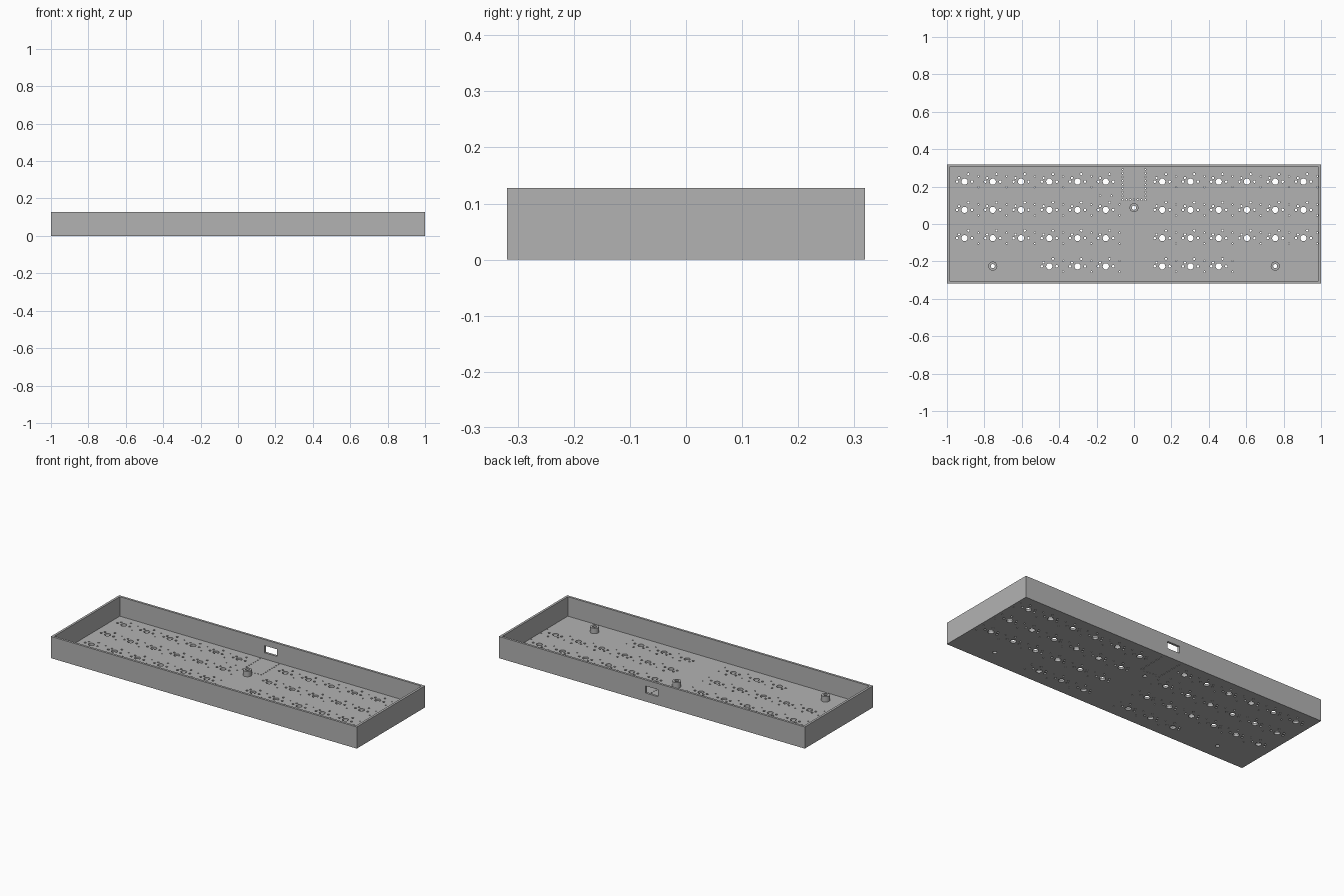
import bpy, bmesh, math
from mathutils import Matrix

if "Cube" in bpy.data.objects:
    bpy.data.objects.remove(bpy.data.objects["Cube"], do_unlink=True)

grey = bpy.data.materials.new("plain grey")
grey.use_nodes = True
GREY = (0.45, 0.45, 0.45, 1)
grey.diffuse_color = GREY
grey.node_tree.nodes["Principled BSDF"].inputs["Base Color"].default_value = GREY

HX, HY, HEIGHT = 1.0, 0.319, 0.128   # case half sizes and height
WALL, FLOOR = 0.0135, 0.013
PITCH = 0.151                        # key spacing


def circle(x, y, r, n=12):
    return [(x + r * math.cos(2 * math.pi * i / n),
             y + r * math.sin(2 * math.pi * i / n)) for i in range(n)]


def rect(x, y, hx, hy):
    return [(x - hx, y - hy), (x + hx, y - hy), (x + hx, y + hy), (x - hx, y + hy)]


def plate(name, loops, thickness, location, upright=False):
    """Extrude a flat outline with holes, centred on its location."""
    curve = bpy.data.curves.new(name, 'CURVE')
    curve.dimensions, curve.fill_mode = '2D', 'BOTH'
    curve.extrude = thickness / 2
    for loop in loops:
        spline = curve.splines.new('POLY')
        spline.points.add(len(loop) - 1)
        for point, (x, y) in zip(spline.points, loop):
            point.co = (x, y, 0, 1)
        spline.use_cyclic_u = True
    helper = bpy.data.objects.new(name + " outline", curve)
    bpy.context.collection.objects.link(helper)
    graph = bpy.context.evaluated_depsgraph_get()
    mesh = bpy.data.meshes.new_from_object(helper.evaluated_get(graph))
    bpy.data.objects.remove(helper)
    bpy.data.curves.remove(curve)

    bm = bmesh.new()
    bm.from_mesh(mesh)
    bmesh.ops.remove_doubles(bm, verts=bm.verts, dist=0.00002)
    bmesh.ops.recalc_face_normals(bm, faces=bm.faces)
    if upright:
        bm.transform(Matrix.Rotation(math.pi / 2, 4, 'X'))
    for face in bm.faces:
        face.smooth = False
    bm.to_mesh(mesh)
    bm.free()
    mesh.name = name
    mesh.materials.clear()
    mesh.materials.append(grey)
    obj = bpy.data.objects.new(name, mesh)
    obj.location = location
    bpy.context.collection.objects.link(obj)
    return obj


# Floor board: switch, pin and diode holes for every key
holes = []
for row in range(4):
    for col in range(-6, 7):
        if col == 0 or (row == 3 and abs(col) > 3):
            continue
        x, y = col * PITCH, (1.5 - row) * PITCH
        holes.append(circle(x, y, 0.0165, 24))
        for side in (-1, 1):
            holes.append(circle(x + side * 0.04, y, 0.0067))
            if row == 0 and col == -1:
                holes.append(circle(x + side * 0.03, y - 0.075, 0.004, 8))
            else:
                holes.append(circle(x + 0.074, y + side * 0.029, 0.004, 8))
        holes.append(circle(x - 0.03, y + 0.02, 0.006))
        holes.append(circle(x + 0.02, y + 0.04, 0.006))

# Controller pin holes in a U shape
for i in range(9):
    for side in (-1, 1):
        holes.append(circle(side * 0.061, 0.13 + i * 0.0202, 0.004, 8))
for i in range(-2, 3):
    holes.append(circle(i * 0.0202, 0.13, 0.004, 8))

# Screw posts and their through holes
posts = {"rear_post": (0, 0.087), "front_left_post": (0.755, -0.225),
         "front_right_post": (-0.755, -0.225)}
POST = 0.032
for name, (x, y) in posts.items():
    holes.append(circle(x, y, 0.011, 24))
    plate(name, [circle(0, 0, 0.024, 24), circle(0, 0, 0.011, 24)],
          POST, (x, y, FLOOR + POST / 2))

plate("floor_board", [rect(0, 0, HX - WALL, HY - WALL)] + holes, FLOOR, (0, 0, FLOOR / 2))

# Walls, with a cable slot in the back one
face = rect(0, 0, HX, HEIGHT / 2)
slot = rect(0, 0.007, 0.04, 0.021)
mid_y = HY - WALL / 2
plate("front_wall", [face], WALL, (0, -mid_y, HEIGHT / 2), upright=True)
plate("back_wall", [face, slot], WALL, (0, mid_y, HEIGHT / 2), upright=True)
for name, side in (("left_wall", 1), ("right_wall", -1)):
    plate(name, [rect(0, 0, WALL / 2, HY - WALL)], HEIGHT,
          (side * (HX - WALL / 2), 0, HEIGHT / 2))
